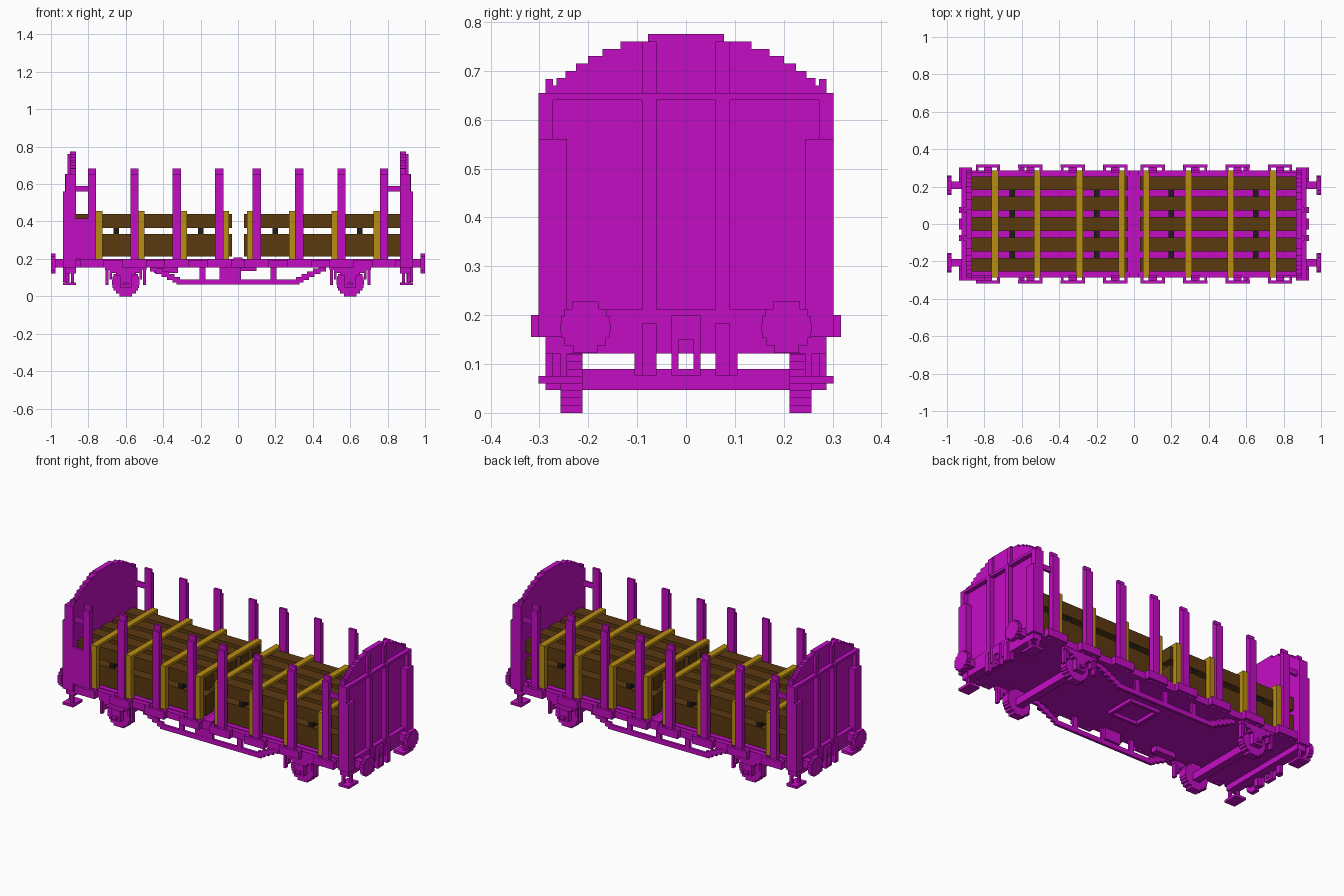
import bpy
import bmesh
from math import sqrt

cube = bpy.data.objects.get("Cube")
if cube:
    bpy.data.objects.remove(cube)


def make_material(name, red, green, blue):
    material = bpy.data.materials.new(name)
    material.use_nodes = True
    colour = (red, green, blue, 1)
    material.diffuse_color = colour
    material.node_tree.nodes["Principled BSDF"].inputs["Base Color"].default_value = colour
    return material


magenta = make_material("magenta paint", 0.55, 0.004, 0.55)
brown = make_material("brown timber", 0.105, 0.042, 0.005)
yellow = make_material("yellow strap", 0.49, 0.27, 0.006)
dark = make_material("dark spacer", 0.012, 0.011, 0.008)


def span(centre, half):
    return (centre - half, centre + half)


def box(x, y, z):
    """A block from its span along each axis."""
    return (x, y, z)


def stepped_circle(radius, top, bottom):
    """Half width and z span of each step of a blocky circle."""
    count = round((top - bottom) / block)
    for i in range(count):
        drop = (i + 0.5) * block
        half = sqrt(max(radius ** 2 - (radius - drop) ** 2, 0))
        yield half, (top - (i + 1) * block, top - i * block)


def build(name, boxes, mirror="", material=magenta):
    """Join blocks into one object, repeated across the mirrored axes."""
    signs_x = (1, -1) if "x" in mirror else (1,)
    signs_y = (1, -1) if "y" in mirror else (1,)
    bm = bmesh.new()
    for spans in boxes:
        for sign_x in signs_x:
            for sign_y in signs_y:
                for v in bmesh.ops.create_cube(bm, size=1)["verts"]:
                    corner = [s[0] if c < 0 else s[1] for s, c in zip(spans, v.co)]
                    v.co = (sign_x * corner[0], sign_y * corner[1], corner[2])
    bmesh.ops.recalc_face_normals(bm, faces=bm.faces)
    mesh = bpy.data.meshes.new(name)
    bm.to_mesh(mesh)
    bm.free()
    mesh.materials.append(material)
    part = bpy.data.objects.new(name, mesh)
    bpy.context.collection.objects.link(part)


# Shared levels and spans
block = 0.015
floor_z, floor_top = 0.155, 0.2
wall_top, panel_top = 0.655, 0.56
wall_in, wall_out, end = 0.867, 0.897, 0.935
side = 0.302
sill_y = (side - 3 * block, side - block)
stake_y = (side - 2 * block, side)
thin_stake_y = (side - 2 * block, side - block)
deck = (floor_z, floor_top)
wall_x = (wall_in, wall_out)

# Floor and sills
build("floor", [box(span(0, 0.91), span(0, 0.26), deck)])
build("side_sills", [box(span(0, 0.925), sill_y, (floor_z, 0.195))], "y")
build("middle_crossbar", [box(span(0, 0.025), span(0, 0.287), (0.16, 0.207))])

# Stakes with stepped tops, and the pocket loop around each foot
stakes, pockets = [], []
for i in range(4):
    x = 0.1 + 0.227 * i
    stakes.append(box(span(x, 0.022), stake_y, (floor_z, wall_top)))
    stakes.append(box(span(x, 0.022), thin_stake_y, (wall_top, 0.683)))
    pockets.append(box(span(x, 0.065), (side, side + block), deck))
    for leg in (x - 0.057, x + 0.057):
        pockets.append(box(span(leg, block / 2), (0.28, side), deck))
build("stakes", stakes, "xy")
build("stake_pockets", pockets, "xy")

# End walls with an arched, stepped crown
crown = [box(wall_x, span(0, half), z) for half, z in stepped_circle(0.41, 0.775, wall_top)]
build("end_walls", crown + [box(wall_x, span(0, 0.287), (0.122, wall_top))], "x")
post_y = (0.06, 0.09)
build("end_wall_posts", [
    box((wall_out, 0.925), post_y, (0.122, wall_top)),
    box((wall_out, 0.912), post_y, (wall_top, 0.76)),
    box((wall_in, end), (0.243, side), (floor_z, panel_top)),
    box((wall_in, 0.922), stake_y, (panel_top, wall_top)),
    box(wall_x, thin_stake_y, (wall_top, 0.683)),
], "xy")
build("end_wall_rails", [
    box((wall_out, 0.922), span(0, 0.272), (0.64, wall_top)),
    box((wall_out, 0.922), span(0, 0.287), (0.122, 0.212)),
], "x")
build("side_tie_bars", [box((0.78, wall_in), thin_stake_y, (panel_top, 0.59))], "xy")
build("side_panel", [box((-end, -0.758), (-side, -side + block), (floor_top, 0.415))])

# Timber: five rows and two layers in each stack
stack_x = (0.033, 0.866)
lower, upper = (0.214, 0.332), (0.365, 0.44)
build("timber", [box(stack_x, span(0.109 * row, 0.037), layer)
                 for row in range(-2, 3) for layer in (lower, upper)], "x", brown)
build("spacers", [box(span(x, block), span(0, 0.25), (lower[1], upper[0]))
                  for x in (0.2, 0.65)], "x", dark)

# Straps over the load
straps = []
for i in range(4):
    x = span(0.065 + 0.226 * i, 0.018)
    straps.append(box(x, (0, sill_y[1]), (upper[1], upper[1] + block)))
    straps.append(box(x, sill_y, (floor_top, upper[1])))
build("straps", straps, "xy", yellow)

# Buffers with blocky round heads
buffer_y = 0.206
heads = [box((0.975, 1), span(buffer_y, half), z)
         for half, z in stepped_circle(0.052, 0.228, 0.123)]
build("buffers", heads + [box((0.91, 0.98), span(buffer_y, 0.02), deck)], "xy")

# Coupling frames and hanging hoses
hook_x = (0.91, end)
build("couplings", [
    box(hook_x, (block, 2 * block), (0.076, floor_top)),
    box(hook_x, (0, block), (0.15, floor_top)),
    box(hook_x, (0, block), (0.076, 0.09)),
], "xy")
build("hoses", [box(hook_x, post_y, (0.076, 0.183)),
                box((0.9, 0.92), (0.075, 0.105), (0.076, 0.125))], "xy")

# Corner steps
build("corner_steps", [
    box((wall_in, end), (0.212, side), (0.06, 0.075)),
    box(span(0.885, block / 2), thin_stake_y, (0.07, floor_z)),
    box(span(0.915, block / 2), (0.243, 0.258), (0.07, floor_z)),
], "xy")

# Wheels, axles and suspension
axle_x, wheel_in, wheel_out = 0.6, 0.212, 0.257
build("wheels", [box(span(axle_x, half), (wheel_in, wheel_out), z)
                 for half, z in stepped_circle(0.075, 0.15, 0)], "xy")
build("axles", [box(span(axle_x, 0.022), span(0, wheel_in), (0.047, 0.09))], "x")
build("axle_boxes", [
    box(span(axle_x, 2 * block), (wheel_out, 0.287), (0.047, 0.11)),
    box(span(axle_x, block), (0.287, side), (0.06, 0.075)),
], "xy")
build("springs", [box(span(axle_x, 0.11 - 2 * i * block), (wheel_out, 0.285),
                      (floor_z - (i + 1) * block, floor_z - i * block))
                  for i in range(3)], "xy")
build("hangers", [box(span(axle_x + offset, block / 2), (wheel_out, 0.28), (bottom, floor_z))
                  for offset, bottom in ((-0.1, 0.06), (-0.08, 0.09), (0.08, 0.09), (0.1, 0.06))],
      "xy")

# Side trusses: bottom rail, posts and stepped ends
truss_y = (0.243, 0.258)
truss = [box((0, 0.33), truss_y, (0.062, 0.09))]
truss += [box(span(x, block), truss_y, (0.09, floor_z)) for x in (0, 0.19)]
for i in range(5):
    x, z = 0.33 + 2 * i * block, 0.088 + i * block
    truss.append(box(span(x, 0.02), truss_y, span(z, block)))
build("side_trusses", truss, "xy")

# Brake gear beneath the floor
gear_z = (0.135, floor_z)
build("brake_loop", [box((0.08, 0.1), (0, 0.09), gear_z),
                     box((0, 0.08), (0.075, 0.09), gear_z)], "xy")
build("brake_boxes", [box((-0.45, -0.32), (-0.24, -0.2), (0.125, floor_z)),
                      box((-0.1, 0), (-0.257, -0.23), (0.09, floor_z))])
